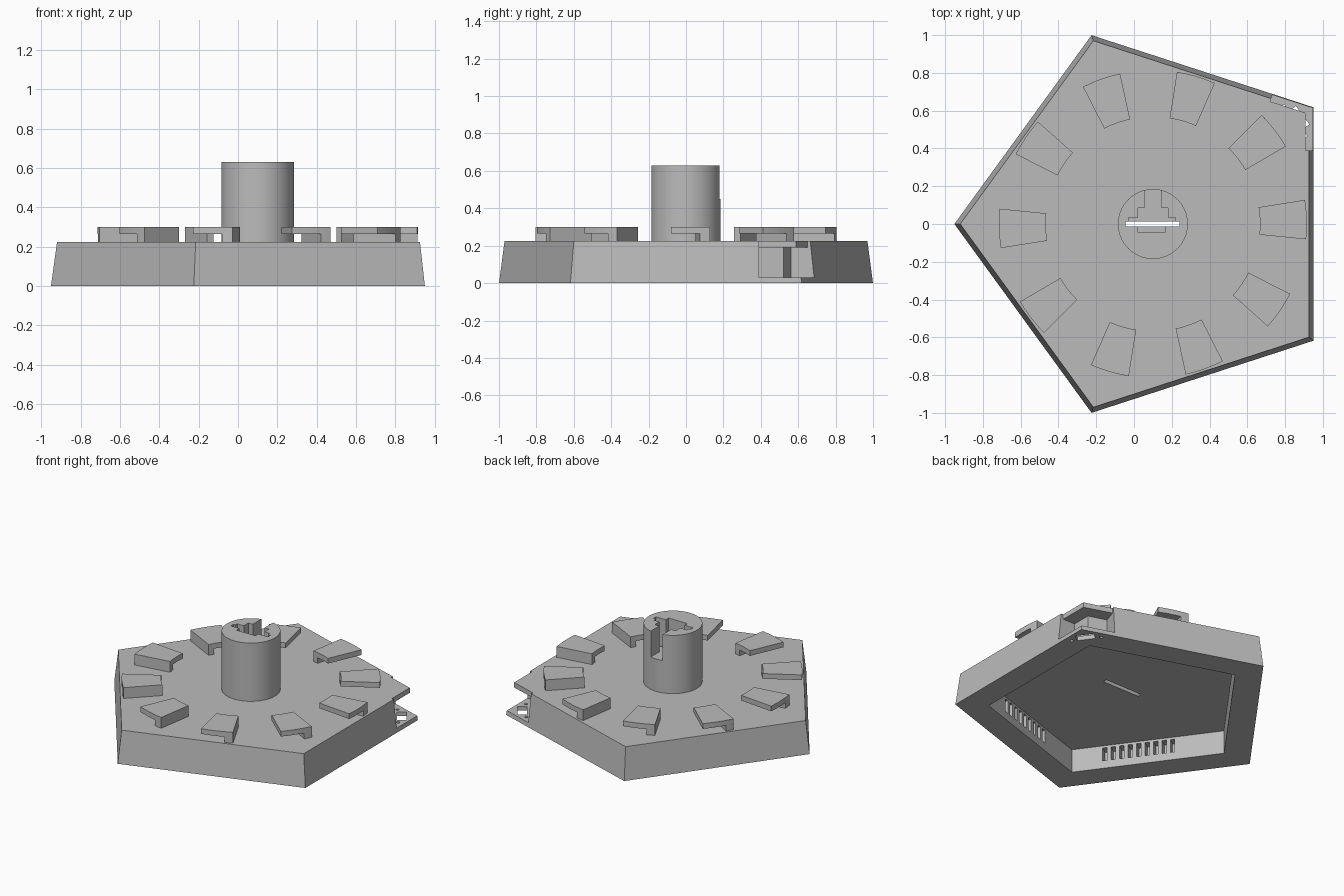
import bpy
from math import cos, sin, pi, radians
from mathutils import Matrix, Vector

default = bpy.data.objects.get("Cube")
if default:
    bpy.data.objects.remove(default, do_unlink=True)

CX = 0.1            # shared axis of base, post and tabs
TOP = 0.225         # top of the base
CORNER = radians(36)
STEP = radians(72)

grey = bpy.data.materials.new("plain grey")
grey.use_nodes = True
grey.diffuse_color = (0.5, 0.5, 0.5, 1)
grey.node_tree.nodes["Principled BSDF"].inputs["Base Color"].default_value = (0.5, 0.5, 0.5, 1)


def make(name, verts, faces):
    mesh = bpy.data.meshes.new(name)
    mesh.from_pydata(verts, [], faces)
    mesh.materials.append(grey)
    obj = bpy.data.objects.new(name, mesh)
    bpy.context.collection.objects.link(obj)
    return obj


def loft(name, low, high, z0, z1):
    """Solid between two matching counter-clockwise outlines around the axis."""
    n = len(low)
    verts = [(CX + x, y, z0) for x, y in low] + [(CX + x, y, z1) for x, y in high]
    faces = [tuple(reversed(range(n))), tuple(range(n, 2 * n))]
    faces += [(i, (i + 1) % n, n + (i + 1) % n, n + i) for i in range(n)]
    return make(name, verts, faces)


def prism(name, outline, z0, z1):
    return loft(name, outline, outline, z0, z1)


def polar(r, a):
    return (r * cos(a), r * sin(a))


def pentagon(r):
    return [polar(r, CORNER + STEP * k) for k in range(5)]


def rect(x0, x1, y0, y1):
    return [(x0, y0), (x1, y0), (x1, y1), (x0, y1)]


def turned(points, angle):
    m = Matrix.Rotation(angle, 2)
    return [tuple(m @ Vector(p)) for p in points]


def cut(target, cutter):
    """Subtract the cutter, then discard it."""
    mod = target.modifiers.new("cut", "BOOLEAN")
    mod.operation, mod.solver, mod.object = "DIFFERENCE", "EXACT", cutter
    bpy.context.view_layer.update()
    graph = bpy.context.evaluated_depsgraph_get()
    mesh = bpy.data.meshes.new_from_object(target.evaluated_get(graph))
    target.modifiers.clear()
    target.data = mesh
    bpy.data.objects.remove(cutter, do_unlink=True)


def corner_region(r_in, z0, z1):
    """Chevron-shaped cutter that wraps the notched corner."""
    end_y, apothem = 0.39, r_in * cos(CORNER)
    side = [(apothem, end_y), (1.0, end_y)]

    def mirror(p):
        axis = Vector((cos(CORNER), sin(CORNER)))
        return tuple(2 * axis.dot(p) * axis - Vector(p))

    outline = side + [polar(1.3, CORNER)]
    outline += [mirror(side[1]), mirror(side[0]), polar(r_in, CORNER)]
    return prism("corner_cutter", outline, z0, z1)


# Base: tapered pentagon shell, open underneath
base = loft("base_shell", pentagon(1.051), pentagon(1.02), 0, TOP)
cut(base, prism("cavity_cutter", pentagon(0.84), -0.1, 0.163))

# Corner notch between a thin top plate and a thin bottom plate
cut(base, corner_region(0.885, 0.03, 0.19))
cut(base, corner_region(1.0, 0.03, 0.3))
for hole in (rect(0.92, 0.98, -0.06, 0.06),
             rect(0.915, 0.935, -0.105, -0.085),
             rect(0.915, 0.935, 0.085, 0.105)):
    cut(base, prism("hole_cutter", turned(hole, CORNER), -0.1, 0.1))

# Rows of small recesses inside two of the walls
inner = 0.84 * cos(CORNER)
for wall in (3, 4):
    for i in range(9):
        y = 0.28 - i * 0.055
        slot = turned(rect(inner - 0.03, inner + 0.06, y - 0.014, y + 0.014), wall * STEP)
        cut(base, prism("recess_cutter", slot, 0.055, 0.148))

# Central post with a stepped keyway open to the back
post = prism("centre_post", [polar(0.185, 2 * pi * i / 64) for i in range(64)], TOP, 0.63)
for x0, x1, y0, y1 in ((-0.045, 0.045, 0.08, 0.25),
                       (-0.08, 0.08, 0.03, 0.085),
                       (-0.13, 0.12, 0.01, 0.035),
                       (-0.08, 0.065, -0.045, -0.01)):
    cut(post, prism("key_cutter", rect(x0, x1, y0, y1), 0.45, 0.8))

# Narrow slit right through post and base
for part in (post, base):
    cut(part, prism("slit_cutter", rect(-0.145, 0.14, -0.014, 0.014), -0.1, 0.8))


# Ring of ten hooked tabs, each a plate on one foot
def sector(a0, a1, r0=0.567, r1=0.815, n=6):
    arc = [a0 + (a1 - a0) * i / n for i in range(n + 1)]
    return [polar(r1, a) for a in arc] + [polar(r0, a) for a in reversed(arc)]


for k in range(10):
    a = k * STEP / 2
    start, foot, end = (a + radians(d) for d in (-5.7, 5.2, 9.0))
    plate = prism(f"tab_plate_{k + 1}", sector(start, end), 0.264, 0.3)
    prism(f"tab_foot_{k + 1}", sector(foot, end), TOP, 0.264)

# Smooth only the round post
bpy.ops.object.select_all(action="DESELECT")
post.select_set(True)
bpy.context.view_layer.objects.active = post
bpy.ops.object.shade_smooth_by_angle(angle=radians(30))
